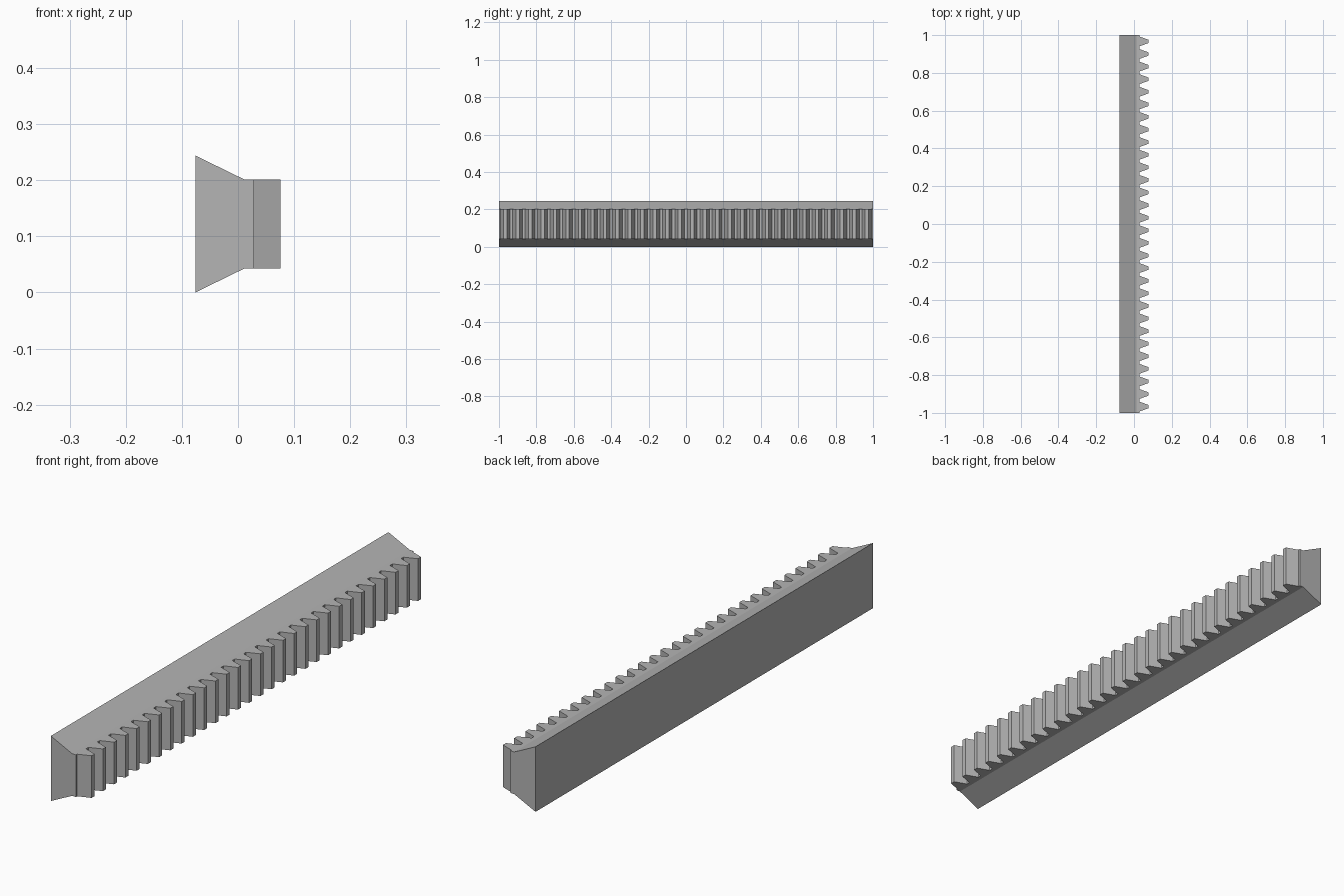
import bpy, bmesh, math

cube = bpy.data.objects.get("Cube")
if cube:
    bpy.data.objects.remove(cube, do_unlink=True)

# Main sizes
HALF_LEN, TEETH = 1.0, 30
BACK_X, JOIN_X, TIP_X = -0.076, 0.012, 0.076
HEIGHT, LOW, HIGH = 0.244, 0.043, 0.201

# Standard gear proportions
pitch = 2 * HALF_LEN / TEETH
module = pitch / math.pi
slope = math.tan(math.radians(20))
root_x = TIP_X - 2.25 * module
tip_half = pitch / 4 - module * slope
root_half = pitch / 4 + 1.25 * module * slope

steel = bpy.data.materials.new("Steel grey")
steel.use_nodes = True
grey = (0.46, 0.46, 0.46, 1)
steel.diffuse_color = grey
steel.node_tree.nodes["Principled BSDF"].inputs["Base Color"].default_value = grey

# Outline seen from above: join edge, then the row of teeth
outline = [(JOIN_X, HALF_LEN), (JOIN_X, -HALF_LEN), (root_x, -HALF_LEN)]
for i in range(TEETH):
    mid = -HALF_LEN + (i + 0.5) * pitch
    outline += [(root_x, mid - root_half), (TIP_X, mid - tip_half),
                (TIP_X, mid + tip_half), (root_x, mid + root_half)]
outline.append((root_x, HALF_LEN))

bm = bmesh.new()
lower = [bm.verts.new((x, y, LOW)) for x, y in outline]
upper = [bm.verts.new((x, y, HIGH)) for x, y in outline]

# Tooth flanks, tips and roots
for i in range(1, len(outline)):
    j = (i + 1) % len(outline)
    bm.faces.new((lower[i], lower[j], upper[j], upper[i]))

# Top and bottom: one backing strip plus a trapezoid per tooth
for ring in (lower, upper):
    bm.faces.new([ring[0], ring[1]] + [v for v in ring[2:] if abs(v.co.x - root_x) < 1e-5])
    for i in range(TEETH):
        bm.faces.new(ring[3 + 4 * i:7 + 4 * i])

# Flared dovetail behind the teeth
b0, b1 = [bm.verts.new((BACK_X, y, 0)) for y in (HALF_LEN, -HALF_LEN)]
t0, t1 = [bm.verts.new((BACK_X, y, HEIGHT)) for y in (HALF_LEN, -HALF_LEN)]
bm.faces.new((b0, b1, t1, t0))
bm.faces.new((t0, t1, upper[1], upper[0]))
bm.faces.new((b0, b1, lower[1], lower[0]))
bm.faces.new((b0, t0, upper[0], lower[0]))
bm.faces.new((b1, t1, upper[1], lower[1]))

bmesh.ops.recalc_face_normals(bm, faces=bm.faces[:])
mesh = bpy.data.meshes.new("gear_rack")
bm.to_mesh(mesh)
bm.free()
mesh.materials.append(steel)
rack = bpy.data.objects.new("gear_rack", mesh)
bpy.context.collection.objects.link(rack)
